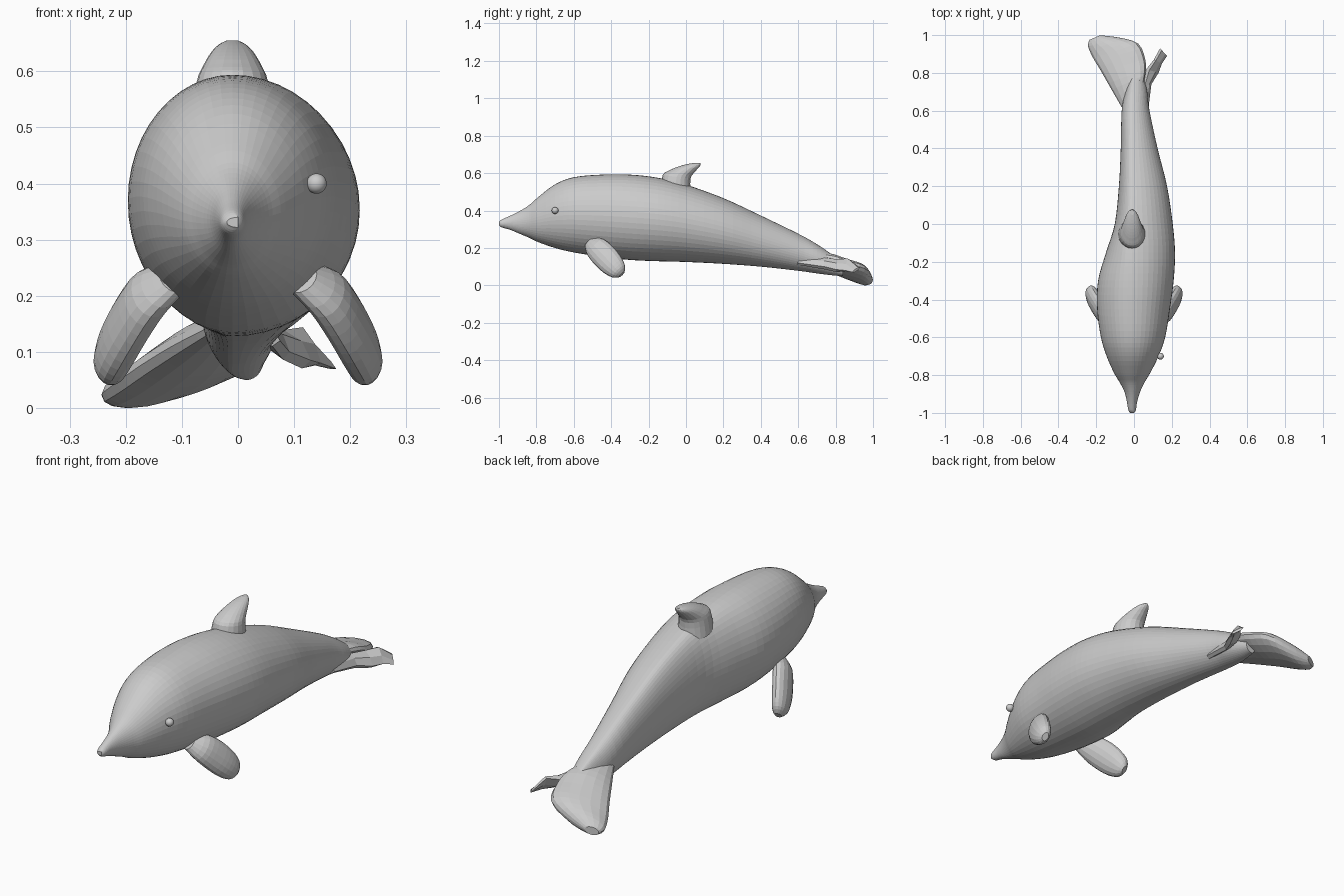
import bpy, bmesh
from math import sin, cos, pi
from mathutils import Vector


def spline(pts, steps):
    """Catmull-Rom samples through vectors of any size."""
    out = []
    for i in range(len(pts) - 1):
        p0, p1, p2 = pts[max(i - 1, 0)], pts[i], pts[i + 1]
        p3 = pts[min(i + 2, len(pts) - 1)]
        for s in range(steps):
            t = s / steps
            out.append(0.5 * (2 * p1 + (p2 - p0) * t
                              + (2 * p0 - 5 * p1 + 4 * p2 - p3) * t * t
                              + (3 * p1 - p0 - 3 * p2 + p3) * t ** 3))
    return out + [pts[-1]]


def loft(name, stations, steps, sides):
    """Skin ellipses: centre, right half axis, up half axis, optional left half axis."""
    flat = []
    for st in stations:
        c, a, b = (Vector(v) for v in st[:3])
        left = Vector(st[3]) if len(st) > 3 else -a
        flat.append(Vector([*c, *a, *b, *left]))
    bm = bmesh.new()
    rings = []
    for v in spline(flat, steps):
        c, a, b, left = (Vector(v[i:i + 3]) for i in (0, 3, 6, 9))
        ring = []
        for k in range(sides):
            t = 2 * pi * k / sides
            side = a * cos(t) if cos(t) > 0 else left * -cos(t)
            ring.append(bm.verts.new(c + side + b * sin(t)))
        rings.append(ring)
    for r, q in zip(rings, rings[1:]):
        for k in range(sides):
            n = (k + 1) % sides
            bm.faces.new((r[k], r[n], q[n], q[k]))
    bm.faces.new(rings[0])
    bm.faces.new(rings[-1])
    bmesh.ops.recalc_face_normals(bm, faces=bm.faces)
    mesh = bpy.data.meshes.new(name)
    bm.to_mesh(mesh)
    bm.free()
    ob = bpy.data.objects.new(name, mesh)
    bpy.context.collection.objects.link(ob)
    return ob


def plate(name, edges, steps, sides):
    """Flat lobe between a left and a right edge, with half thickness t."""
    st = []
    for l, r, t in edges:
        l, r = Vector(l), Vector(r)
        st.append(((l + r) / 2, (r - l) / 2, (0, 0, t)))
    return loft(name, st, steps, sides)


# Body: y, left x, right x, bottom z, top z; the spine stays near the middle
profile = [
    (-1.0, -.020, .000, .322, .340),
    (-.985, -.030, .010, .310, .352),
    (-.94, -.038, .017, .297, .372),
    (-.89, -.050, .032, .276, .397),
    (-.84, -.075, .055, .255, .428),
    (-.79, -.105, .085, .231, .472),
    (-.70, -.145, .130, .200, .540),
    (-.60, -.175, .165, .176, .578),
    (-.45, -.195, .190, .153, .592),
    (-.30, -.190, .210, .136, .592),
    (-.15, -.148, .217, .129, .575),
    (0.00, -.102, .205, .125, .538),
    (0.20, -.080, .175, .115, .466),
    (0.40, -.070, .125, .100, .373),
    (0.60, -.065, .082, .078, .276),
    (0.70, -.045, .070, .064, .220),
    (0.78, -.020, .055, .054, .165),
    (0.84, -.005, .045, .050, .120),
]
body = []
for y, l, r, b, t in profile:
    s = max(-.01, l + .02)
    body.append(((s, y, (b + t) / 2), (r - s, 0, 0), (0, 0, (t - b) / 2), (l - s, 0, 0)))
loft("body", body, 4, 48)

# Dorsal fin: y, z, half width, half length, backward tilt
fin = [
    (-.055, .505, .074, .080, -.015),
    (-.050, .580, .064, .074, -.010),
    (-.022, .610, .052, .069, -.004),
    (.014, .634, .038, .058, 0),
    (.042, .648, .024, .037, 0),
    (.062, .655, .010, .014, 0),
]
loft("dorsal_fin", [((-.01, y, z), (w, 0, 0), (0, h, k)) for y, z, w, h, k in fin], 3, 20)

# Pair of flippers: centre x, y, z, half chord, half thickness
flip = [
    (.112, -.515, .232, .036, .030),
    (.155, -.485, .205, .060, .037),
    (.188, -.440, .160, .068, .037),
    (.214, -.395, .112, .063, .036),
    (.229, -.360, .075, .046, .030),
    (.232, -.343, .058, .020, .014),
]
flippers = loft("flippers", [((x, y, z), (0, .71 * c, .71 * c), (.95 * t, -.23 * t, .23 * t))
                             for x, y, z, c, t in flip], 3, 16)
flippers.modifiers.new("Mirror", 'MIRROR')

# Broad left tail fluke, drooping to its tip
plate("left_fluke", [
    ((-.060, .61, .140), (.035, .67, .160), .030),
    ((-.118, .71, .110), (.060, .79, .142), .043),
    ((-.175, .81, .075), (.060, .87, .115), .046),
    ((-.217, .88, .045), (.022, .955, .090), .044),
    ((-.243, .94, .025), (-.08, .987, .055), .037),
    ((-.236, .975, .020), (-.18, .999, .030), .018),
], 3, 16)

# Narrow, angular right tail fluke
plate("right_fluke", [
    ((.02, .58, .150), (.075, .60, .120), .020),
    ((.045, .73, .135), (.092, .74, .100), .026),
    ((.065, .82, .125), (.130, .80, .085), .028),
    ((.105, .87, .140), (.148, .85, .080), .022),
    ((.138, .93, .095), (.175, .89, .070), .008),
], 1, 6)

# Single eye on the right side
bpy.ops.mesh.primitive_uv_sphere_add(segments=24, ring_count=12, radius=.018, location=(.14, -.70, .40))
eye = bpy.context.object
eye.name = "eye"
bpy.ops.object.shade_smooth_by_angle()
